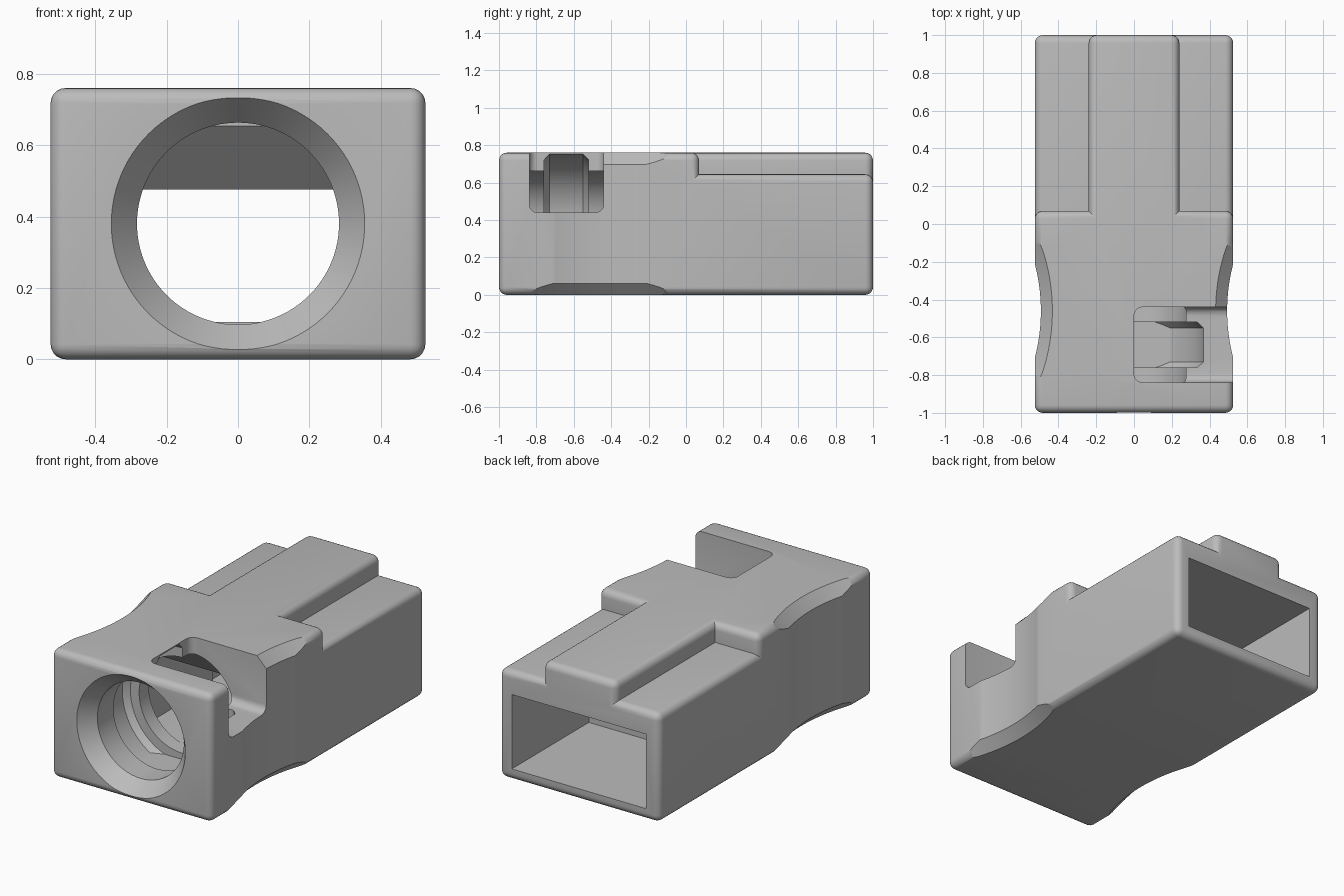
import bpy
import bmesh
import math
from mathutils import Matrix

default = bpy.data.objects.get("Cube")
if default:
    bpy.data.objects.remove(default)

grey = bpy.data.materials.new("plain grey")
grey.use_nodes = True
grey.diffuse_color = (0.5, 0.5, 0.5, 1)
grey.node_tree.nodes["Principled BSDF"].inputs["Base Color"].default_value = grey.diffuse_color


def finish(bm, name):
    bmesh.ops.recalc_face_normals(bm, faces=bm.faces)
    mesh = bpy.data.meshes.new(name)
    bm.to_mesh(mesh)
    bm.free()
    mesh.materials.append(grey)
    obj = bpy.data.objects.new(name, mesh)
    bpy.context.collection.objects.link(obj)
    return obj


def round_edges(bm, edges, radius, segments=5):
    bmesh.ops.bevel(bm, geom=edges, offset=radius, offset_type='OFFSET',
                    segments=segments, profile=0.5, affect='EDGES', clamp_overlap=True)


def box(name, low, high, radius=0):
    bm = bmesh.new()
    size = [h - l for l, h in zip(low, high)]
    mid = [(h + l) / 2 for l, h in zip(low, high)]
    bmesh.ops.create_cube(bm, size=1, matrix=Matrix.Translation(mid) @ Matrix.Diagonal((*size, 1)))
    if radius:
        round_edges(bm, bm.edges[:], radius)
    return finish(bm, name)


def lathe(name, profile, matrix, steps=96):
    """Closed solid from (radius, height) pairs spun about z, then placed."""
    bm = bmesh.new()
    rings = []
    for r, h in profile:
        angles = [2 * math.pi * i / steps for i in range(steps)]
        rings.append([bm.verts.new(matrix @ Matrix.Rotation(a, 4, 'Z') @ Matrix.Translation((r, 0, h)).translation)
                      for a in angles])
    for a, b in zip(rings, rings[1:]):
        for i in range(steps):
            j = (i + 1) % steps
            bm.faces.new((a[i], a[j], b[j], b[i]))
    bm.faces.new(rings[0])
    bm.faces.new(rings[-1])
    return finish(bm, name)


def prism(name, profile, half_width):
    """Solid from a (y, z) outline, spanning both sides of x = 0."""
    bm = bmesh.new()
    face = bm.faces.new([bm.verts.new((-half_width, y, z)) for y, z in profile])
    extra = bmesh.ops.extrude_face_region(bm, geom=[face])["geom"]
    verts = [v for v in extra if isinstance(v, bmesh.types.BMVert)]
    bmesh.ops.translate(bm, verts=verts, vec=(2 * half_width, 0, 0))
    return finish(bm, name)


def combine(target, cutter, operation='DIFFERENCE'):
    mod = target.modifiers.new("cut", 'BOOLEAN')
    mod.operation = operation
    mod.solver = 'EXACT'
    mod.object = cutter
    bpy.context.view_layer.objects.active = target
    bpy.ops.object.modifier_apply(modifier=mod.name)
    bpy.data.objects.remove(cutter)


# Outer block with a ledge either side of the rear ridge
housing = box("housing", (-0.525, -1, 0), (0.525, 1, 0.76))
for side in (-1, 1):
    xs = sorted((side * 0.24, side * 0.8))
    combine(housing, box("ledge_cutter", (xs[0], 0.07, 0.645), (xs[1], 1.2, 1)))

# Round the outward edges only
bm = bmesh.new()
bm.from_mesh(housing.data)
outward = [e for e in bm.edges if e.is_convex and e.calc_face_angle(0) > 0.5]
round_edges(bm, outward, 0.042)
bm.to_mesh(housing.data)
bm.free()

# Finger grips: shallow arcs flaring at top and bottom
for side in (-1, 1):
    combine(housing, lathe("grip_cutter",
                           [(1.085, -0.05), (0.975, 0.062), (0.975, 0.698), (1.085, 0.81)],
                           Matrix.Translation((side * 1.468, -0.46, 0)), 256))

# Funnel and round bore from the front
along_y = Matrix.Translation((0, 0, 0.38)) @ Matrix.Rotation(-math.pi / 2, 4, 'X')
combine(housing, lathe("bore_cutter",
                       [(0.364, -1.01), (0.355, -1), (0.283, -0.91), (0.283, -0.42)], along_y))

# Wider ring groove, flattened above the floor
groove = lathe("groove_cutter", [(0.34, -0.76), (0.372, -0.73), (0.372, -0.55), (0.34, -0.52)], along_y)
combine(groove, box("groove_floor", (-1, -1, -1), (1, 0, 0.06)))
combine(housing, groove)

# Passage with a sloping ceiling, then the rear socket
combine(housing, prism("passage_cutter",
                       [(-0.43, 0.105), (-0.43, 0.663), (-0.24, 0.475), (0.3, 0.475), (0.3, 0.105)], 0.36))
combine(housing, box("socket_cutter", (-0.44, 0.28, 0.07), (0.44, 1.1, 0.51)))

# Side window reaching in to the middle of the bore
combine(housing, box("window_cutter", (0, -0.838, 0.44), (0.8, -0.44, 1), 0.045))

bpy.ops.object.select_all(action='DESELECT')
housing.select_set(True)
bpy.context.view_layer.objects.active = housing
bpy.ops.object.shade_smooth_by_angle(angle=math.radians(30))
